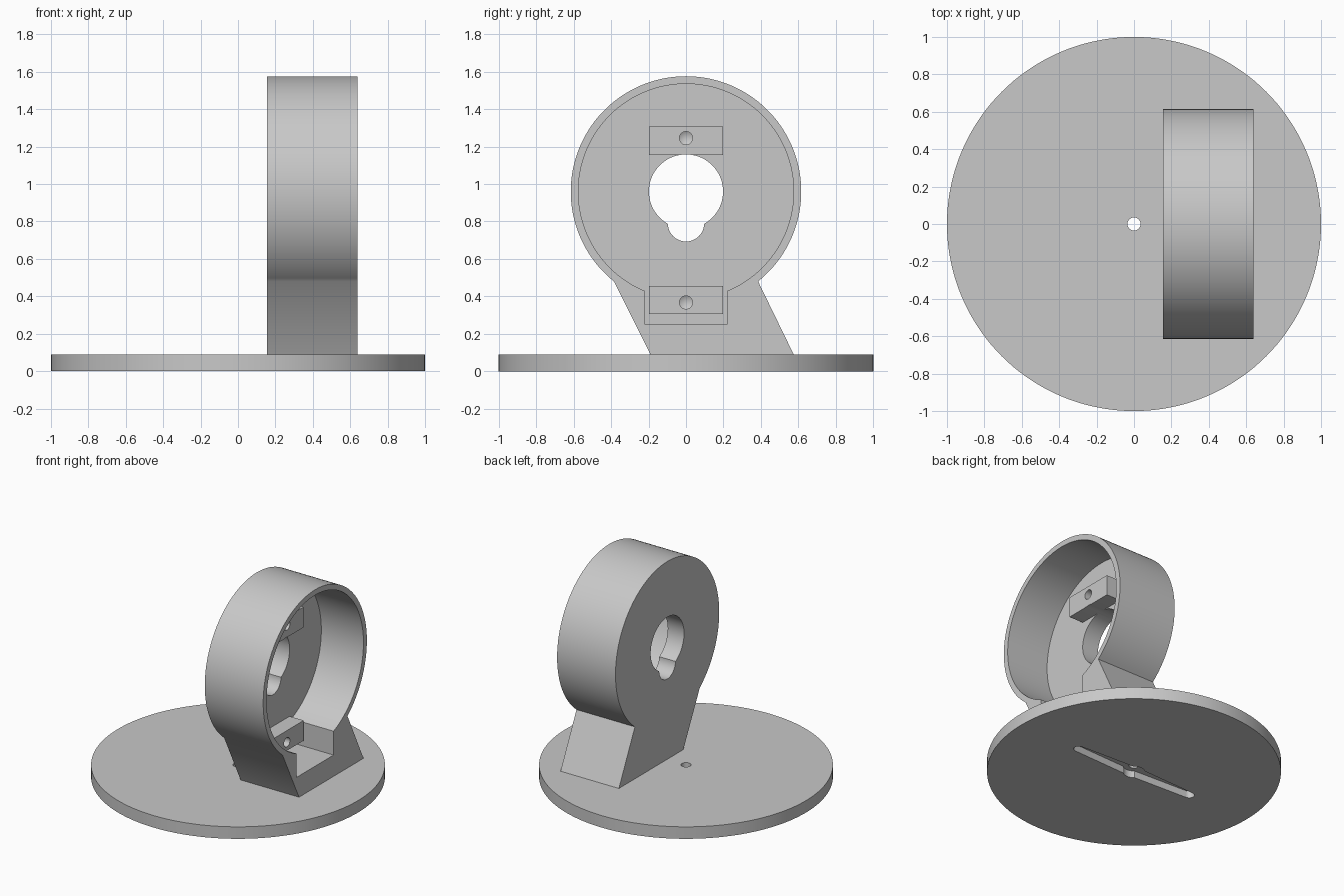
import bpy
import math
from math import radians, sin, cos, atan2, hypot

if "Cube" in bpy.data.objects:
    bpy.data.objects.remove(bpy.data.objects["Cube"], do_unlink=True)

GREY = (0.58, 0.58, 0.58, 1)
grey = bpy.data.materials.new("light grey")
grey.diffuse_color = GREY
grey.use_nodes = True
grey.node_tree.nodes["Principled BSDF"].inputs["Base Color"].default_value = GREY

AXIS_Z = 0.96              # height of the cup's centre
BACK, FLOOR, RIM = 0.155, 0.29, 0.64   # cup stations along x


def arc(u, v, r, start, end, steps):
    return [(u + r * cos(start + (end - start) * i / steps),
             v + r * sin(start + (end - start) * i / steps)) for i in range(steps + 1)]


def circle(u, v, r, steps=48):
    return arc(u, v, r, 0, math.tau, steps)[:-1]


def rect(u0, u1, v0, v1):
    return [(u0, v0), (u1, v0), (u1, v1), (u0, v1)]


def round_with_foot(half, z, foot):
    """Big arc about the cup centre, open below, closed by the foot points."""
    a = atan2(z - AXIS_Z, half)
    return arc(0, AXIS_Z, hypot(half, z - AXIS_Z), a, math.pi - a, 112) + foot


def prism(name, outline, lo, hi, axis, tip=None):
    """Extrude an outline along x (outline in y, z) or z (outline in x, y)."""
    def place(u, v, d):
        return (d, u, v) if axis == "x" else (u, v, d)
    n = len(outline)
    verts = [place(u, v, d) for d in (lo, hi) for u, v in outline]
    faces = [(i, (i + 1) % n, n + (i + 1) % n, n + i) for i in range(n)]
    faces.append(tuple(range(n, 2 * n)))
    if tip is None:
        faces.append(tuple(reversed(range(n))))
    else:                  # drill point
        cu = sum(p[0] for p in outline) / n
        cv = sum(p[1] for p in outline) / n
        verts.append(place(cu, cv, tip))
        faces += [((i + 1) % n, i, 2 * n) for i in range(n)]
    mesh = bpy.data.meshes.new(name)
    mesh.from_pydata(verts, [], faces)
    mesh.materials.append(grey)
    ob = bpy.data.objects.new(name, mesh)
    bpy.context.collection.objects.link(ob)
    return ob


def combine(ob, other, operation="DIFFERENCE"):
    other.hide_render = True
    mod = ob.modifiers.new("cut", "BOOLEAN")
    mod.object, mod.operation, mod.solver = other, operation, "EXACT"
    bpy.context.view_layer.objects.active = ob
    bpy.ops.object.modifier_apply(modifier=mod.name)
    bpy.data.objects.remove(other, do_unlink=True)


# Round base plate with a tapered two-armed slot below and a centre hole
base = prism("base_plate", circle(0, 0, 1, 144), 0, 0.09, "z")
q = math.pi / 2
slot = arc(0.49, 0, 0.036, -q, q, 12)
slot += arc(0, 0, 0.075, radians(48), radians(132), 12)
slot += arc(-0.49, 0, 0.036, q, 3 * q, 12)
slot += arc(0, 0, 0.075, radians(228), radians(312), 12)
combine(base, prism("slot_cutter", slot, -0.05, 0.052, "z"))
combine(base, prism("centre_cutter", circle(0, 0, 0.035, 32), -0.1, 0.2, "z"))

# Upright cup with its leaning foot
cup = prism("cup_holder",
            round_with_foot(0.385, 0.48, [(-0.19, 0.09), (0.575, 0.09)]), BACK, RIM, "x")
combine(cup, prism("cavity_cutter",
                   round_with_foot(0.22, 0.429, [(-0.22, 0.25), (0.22, 0.25)]),
                   FLOOR, 0.8, "x"))

# Screw blocks on the cup floor, each with a blind pointed hole
for low, high in ((1.155, 1.308), (0.305, 0.456)):
    combine(cup, prism("screw_block", rect(-0.198, 0.198, low, high),
                       FLOOR - 0.03, 0.407, "x"), "UNION")
for z in (1.245, 0.368):
    combine(cup, prism("screw_cutter", circle(0, z, 0.035, 32), 0.26, 0.5, "x", tip=0.24))

# Keyhole through the back wall
combine(cup, prism("keyhole_cutter", circle(0, AXIS_Z, 0.198, 72), 0, FLOOR + 0.2, "x"))
combine(cup, prism("lobe_cutter", circle(0, 0.79, 0.097, 48), 0, FLOOR + 0.05, "x"))

for ob in (base, cup):
    bpy.ops.object.select_all(action="DESELECT")
    ob.select_set(True)
    bpy.context.view_layer.objects.active = ob
    bpy.ops.object.shade_smooth_by_angle(angle=radians(30))
